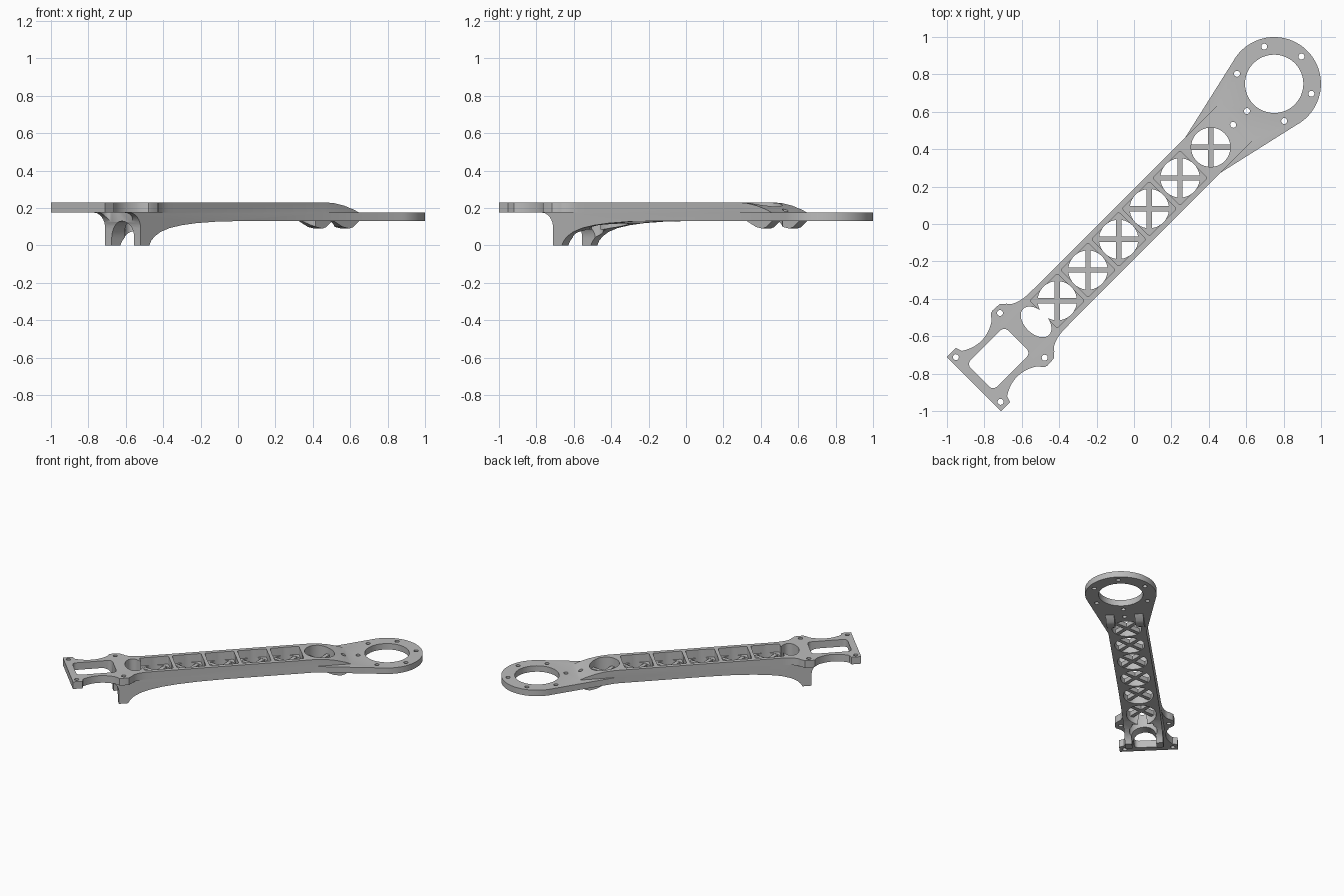
import bpy, bmesh, math
from mathutils import Matrix, Vector

old = bpy.data.objects.get("Cube")
if old:
    bpy.data.objects.remove(old, do_unlink=True)

grey = bpy.data.materials.new("plain_grey")
grey.use_nodes = True
COLOR = (0.5, 0.5, 0.5, 1)
grey.diffuse_color = COLOR
grey.node_tree.nodes["Principled BSDF"].inputs["Base Color"].default_value = COLOR


# The arm is modelled along local x and turned to the diagonal at the end.
def extrude(name, pts, lo, hi, side=False):
    """Extrude a closed outline in z, or a side profile (x, z) across y."""
    bm = bmesh.new()
    place = (lambda a, b: (a, lo, b)) if side else (lambda a, b: (a, b, lo))
    face = bm.faces.new([bm.verts.new(place(a, b)) for a, b in pts])
    step = Vector((0, hi - lo, 0) if side else (0, 0, hi - lo))
    new = bmesh.ops.extrude_face_region(bm, geom=[face])["geom"]
    bmesh.ops.translate(bm, vec=step, verts=[v for v in new if isinstance(v, bmesh.types.BMVert)])
    bmesh.ops.recalc_face_normals(bm, faces=bm.faces)
    mesh = bpy.data.meshes.new(name)
    bm.to_mesh(mesh)
    bm.free()
    mesh.materials.append(grey)
    obj = bpy.data.objects.new(name, mesh)
    bpy.context.scene.collection.objects.link(obj)
    return obj


def arc(cx, cy, rx, ry, start, end, n):
    return [(cx + rx * math.cos(math.radians(start + (end - start) * i / n)),
             cy + ry * math.sin(math.radians(start + (end - start) * i / n)))
            for i in range(n + 1)]


def disc(name, cx, cy, rx, ry, lo, hi, n=40):
    return extrude(name, arc(cx, cy, rx, ry, 0, 360, n)[:-1], lo, hi)


def rounded(cx, cy, hx, hy, r):
    pts = []
    for k, (sx, sy) in enumerate([(1, 1), (-1, 1), (-1, -1), (1, -1)]):
        pts += arc(cx + sx * (hx - r), cy + sy * (hy - r), r, r, 90 * k, 90 * k + 90, 5)
    return pts


def combine(target, tool, operation):
    mod = target.modifiers.new("combine", "BOOLEAN")
    mod.operation, mod.solver, mod.object = operation, "EXACT", tool
    bpy.context.view_layer.objects.active = target
    bpy.ops.object.modifier_apply(modifier=mod.name)
    bpy.data.objects.remove(tool, do_unlink=True)


def mirrored(half):
    return half + [(x, -y) for x, y in reversed(half)]


TOP, BOTTOM, WALL = 0.23, 0.13, 0.134

# Beam with the foot at one end and the sloping fairing at the other
profile = [(-0.955, TOP), (0.53, TOP), (0.6, 0.225), (0.67, 0.212), (0.74, 0.192),
           (0.79, 0.172), (0.79, BOTTOM), (-0.13, BOTTOM), (-0.3, 0.127), (-0.45, 0.119),
           (-0.56, 0.108), (-0.65, 0.093), (-0.72, 0.072), (-0.765, 0.048),
           (-0.79, 0.025), (-0.805, 0)]
profile += [(-0.87, 0)] + arc(-0.955, 0.09, 0.085, 0.085, 0, 90, 8)
arm = extrude("arm_frame", profile, -WALL, WALL, side=True)

# Mounting plate with four ears and scooped sides
half = [(-1.21, 0.205), (-1.142, 0.205)]
half += [(-1.018 + 0.113 * t / 5, 0.135 + 0.036 * (t / 5) ** 2) for t in range(-5, 6)]
half += [(-0.88, 0.203), (-0.86, 0.208), (-0.81, 0.205), (-0.795, 0.19)]
half += arc(-0.66, 0.19, 0.125, 0.055, 190, 270, 8) + [(-0.55, 0.132)]
combine(arm, extrude("mounting_plate", mirrored(half), 0.175, TOP), "UNION")

# Motor plate, a disc with straight tangents to the beam
CX, R = 1.06, 0.25
outline = mirrored([(0.515, 0.132)] + arc(CX, 0, R, R, 106, 3, 24))
combine(arm, extrude("motor_plate", outline, BOTTOM, 0.176), "UNION")

# Wedge nubs beneath the fairing
for s in (-1, 1):
    lo, hi = sorted((s * 0.072, s * 0.132))
    nub = extrude("nub", [(0.57, 0.14), (0.66, 0.099), (0.71, 0.09), (0.74, 0.098),
                          (0.79, 0.135), (0.79, 0.15), (0.57, 0.15)], lo, hi, side=True)
    combine(arm, nub, "UNION")

# Motor opening and plate window
cutters = [disc("cutter", CX, 0, 0.156, 0.156, -0.1, 0.4, 48),
           extrude("cutter", rounded(-1.02, 0.003, 0.142, 0.1, 0.03), -0.1, 0.4)]

# Screw holes
screws = arc(CX, 0, 0.206, 0.206, 0, 300, 5) + [(0.75, 0)]
screws += [(x, y) for x in (-0.843, -1.177) for y in (-0.168, 0.17)]
cutters += [disc("cutter", x, y, 0.016, 0.016, -0.1, 0.4, 16) for x, y in screws]

# Oval opening by the foot, and the arched tunnel through it
cutters.append(disc("cutter", -0.74, 0, 0.062, 0.098, -0.1, 0.4))
tunnel = extrude("cutter", [(-0.085, -0.1)] + arc(0, 0.04, 0.085, 0.09, 180, 0, 16)
                 + [(0.085, -0.1)], 0, 0.32)
tunnel.data.transform(Matrix(((0, 0, 1, -1.0), (1, 0, 0, 0), (0, 1, 0, 0), (0, 0, 0, 1))))
cutters.append(tunnel)

# Lightening cells: round openings with square-cornered pockets above
cells = [-0.58 + 0.232 * i for i in range(6)]
for i, u in enumerate(cells):
    cutters.append(disc("cutter", u, 0, 0.105, 0.105, -0.1, 0.4))
    if i < 5:
        cutters.append(extrude("cutter", rounded(u, 0, 0.103, 0.103, 0.012), 0.168, 0.4))
for c in cutters:
    combine(arm, c, "DIFFERENCE")

# Cross braces in the cells
parts = [arm]
for i, u in enumerate(cells):
    L, w = 0.112, 0.014
    plus = [(L, w), (w, w), (w, L), (-w, L), (-w, w), (-L, w),
            (-L, -w), (-w, -w), (-w, -L), (w, -L), (w, -w), (L, -w)]
    brace = extrude(f"cross_brace_{i + 1}", plus, 0.132, 0.166)
    brace.data.transform(Matrix.Translation((u, 0, 0)) @ Matrix.Rotation(math.pi / 4, 4, "Z"))
    parts.append(brace)

# Turn everything to the diagonal and shade
bpy.ops.object.select_all(action="DESELECT")
for p in parts:
    p.data.transform(Matrix.Rotation(math.pi / 4, 4, "Z"))
    p.select_set(True)
bpy.context.view_layer.objects.active = arm
bpy.ops.object.shade_smooth_by_angle(angle=math.radians(30))
